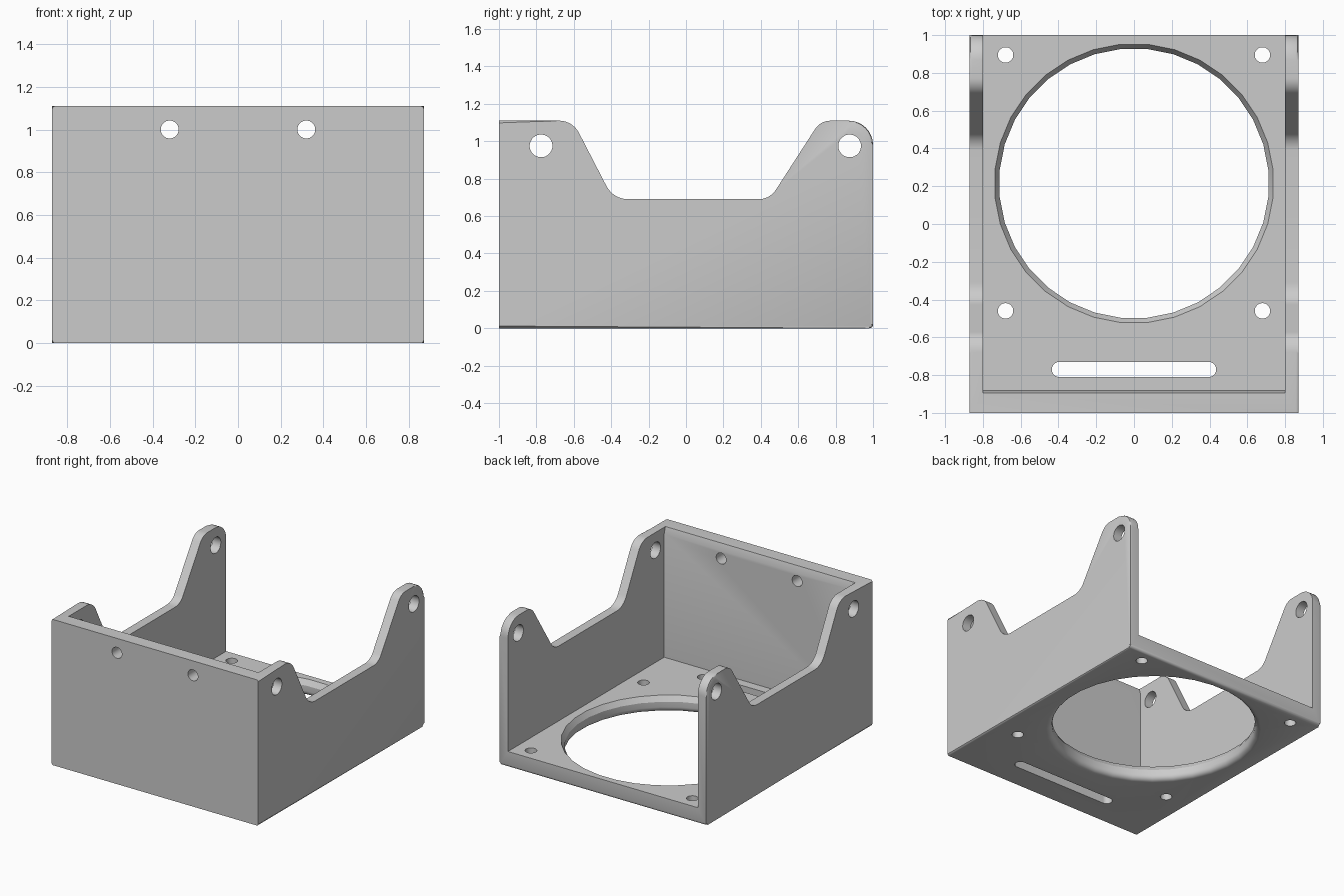
import bpy, bmesh
from math import sin, cos, pi, tan
from mathutils import Vector

if "Cube" in bpy.data.objects:
    bpy.data.objects.remove(bpy.data.objects["Cube"], do_unlink=True)

HALF_W, WALL, FLOOR, TOP = 0.87, 0.07, 0.12, 1.11

grey = bpy.data.materials.new("light grey")
grey.use_nodes = True
grey.diffuse_color = (0.6, 0.6, 0.6, 1)
grey.node_tree.nodes["Principled BSDF"].inputs["Base Color"].default_value = (0.6, 0.6, 0.6, 1)


def to_object(bm, name):
    bmesh.ops.recalc_face_normals(bm, faces=bm.faces)
    mesh = bpy.data.meshes.new(name)
    bm.to_mesh(mesh)
    bm.free()
    mesh.materials.append(grey)
    obj = bpy.data.objects.new(name, mesh)
    bpy.context.collection.objects.link(obj)
    return obj


def place(a, b, along, axis):
    return {"x": (along, a, b), "y": (a, along, b), "z": (a, b, along)}[axis]


def loft(sections, axis):
    """Join equal-length outlines, given as (outline, position along axis)."""
    bm = bmesh.new()
    rings = [[bm.verts.new(place(a, b, pos, axis)) for a, b in pts] for pts, pos in sections]
    bm.faces.new(rings[0])
    bm.faces.new(rings[-1])
    n = len(rings[0])
    for low, high in zip(rings, rings[1:]):
        for i in range(n):
            j = (i + 1) % n
            bm.faces.new((low[i], low[j], high[j], high[i]))
    return bm


def circle(a, b, r, n=32):
    return [(a + r * cos(2 * pi * (i + 0.5) / n), b + r * sin(2 * pi * (i + 0.5) / n))
            for i in range(n)]


def rounded(corners, steps=8):
    """Outline with each corner (a, b, radius) replaced by an arc."""
    out = []
    for i, (a, b, r) in enumerate(corners):
        p = Vector((a, b))
        if r == 0:
            out.append((a, b))
            continue
        u = (Vector(corners[i - 1][:2]) - p).normalized()
        v = (Vector(corners[(i + 1) % len(corners)][:2]) - p).normalized()
        half = u.angle(v) / 2
        centre = p + (u + v).normalized() * r / sin(half)
        start = p + u * r / tan(half) - centre
        end = p + v * r / tan(half) - centre
        sweep = pi - 2 * half
        for k in range(steps + 1):
            t = k / steps
            q = (start * sin((1 - t) * sweep) + end * sin(t * sweep)) / sin(sweep)
            out.append(tuple(centre + q))
    return out


# Solid body: side outline with ears and dip, extruded across the width
outline = rounded([
    (-1, 0, 0), (1, 0, 0.02), (1, TOP, 0.13), (0.719, TOP, 0.1), (0.448, 0.69, 0.11),
    (-0.389, 0.69, 0.13), (-0.606, TOP, 0.12), (-1, TOP, 0)])
bm = loft([(outline, -HALF_W), (outline, HALF_W)], "x")

# Softened outer rims, with the front edges left sharp
rims = [e for e in bm.edges
        if abs(e.verts[0].co.x - e.verts[1].co.x) < 0.01
        and max(v.co.y for v in e.verts) > -0.99]
bmesh.ops.bevel(bm, geom=rims, offset=0.012, segments=2, profile=0.5, affect="EDGES")
body = to_object(bm, "mounting_bracket")

cutters = []


def add_cutter(name, sections, axis):
    obj = to_object(loft(sections, axis), name)
    obj.hide_render = True
    cutters.append(obj)


# Interior, including the small slope at the top of the front wall
cavity = [(-0.88, FLOOR), (1.2, FLOOR), (1.2, 1.4), (-0.895, 1.4), (-0.895, TOP), (-0.88, 1.06)]
add_cutter("cavity_cutter", [(cavity, -HALF_W + WALL), (cavity, HALF_W - WALL)], "x")

# Large floor opening: rounded underneath, chamfered on top
R, fillet = 0.715, 0.04
levels = [(R + fillet, -0.1)]
for k in range(6):
    t = k / 5 * pi / 2
    levels.append((R + fillet * (1 - sin(t)), fillet * (1 - cos(t))))
levels += [(R, 0.08), (R + 0.025, FLOOR), (R + 0.025, 0.3)]
add_cutter("opening_cutter", [(circle(0, 0.215, r), z) for r, z in levels], "z")

# Long slot near the front
slot = rounded([(-0.435, -0.81, 0.0399), (0.435, -0.81, 0.0399),
                (0.435, -0.73, 0.0399), (-0.435, -0.73, 0.0399)])
add_cutter("slot_cutter", [(slot, -0.1), (slot, 0.3)], "z")

# Screw holes in the floor, front wall and ears
for x in (-0.68, 0.68):
    for y in (-0.46, 0.895):
        ring = circle(x, y, 0.041, 24)
        add_cutter("floor_hole_cutter", [(ring, -0.1), (ring, 0.3)], "z")
for x in (-0.32, 0.32):
    ring = circle(x, 1.0, 0.042, 24)
    add_cutter("front_hole_cutter", [(ring, -1.1), (ring, -0.8)], "y")
for y in (-0.775, 0.875):
    ring = circle(y, 0.975, 0.061, 24)
    add_cutter("ear_hole_cutter", [(ring, -1), (ring, 1)], "x")

# Apply every cut, then drop the cutters
bpy.context.view_layer.objects.active = body
for cutter in cutters:
    mod = body.modifiers.new("cut", "BOOLEAN")
    mod.operation = "DIFFERENCE"
    mod.solver = "EXACT"
    mod.object = cutter
    bpy.ops.object.modifier_apply(modifier=mod.name)
    bpy.data.objects.remove(cutter, do_unlink=True)

bpy.ops.object.select_all(action="DESELECT")
body.select_set(True)
bpy.ops.object.shade_smooth_by_angle(angle=pi / 6)
